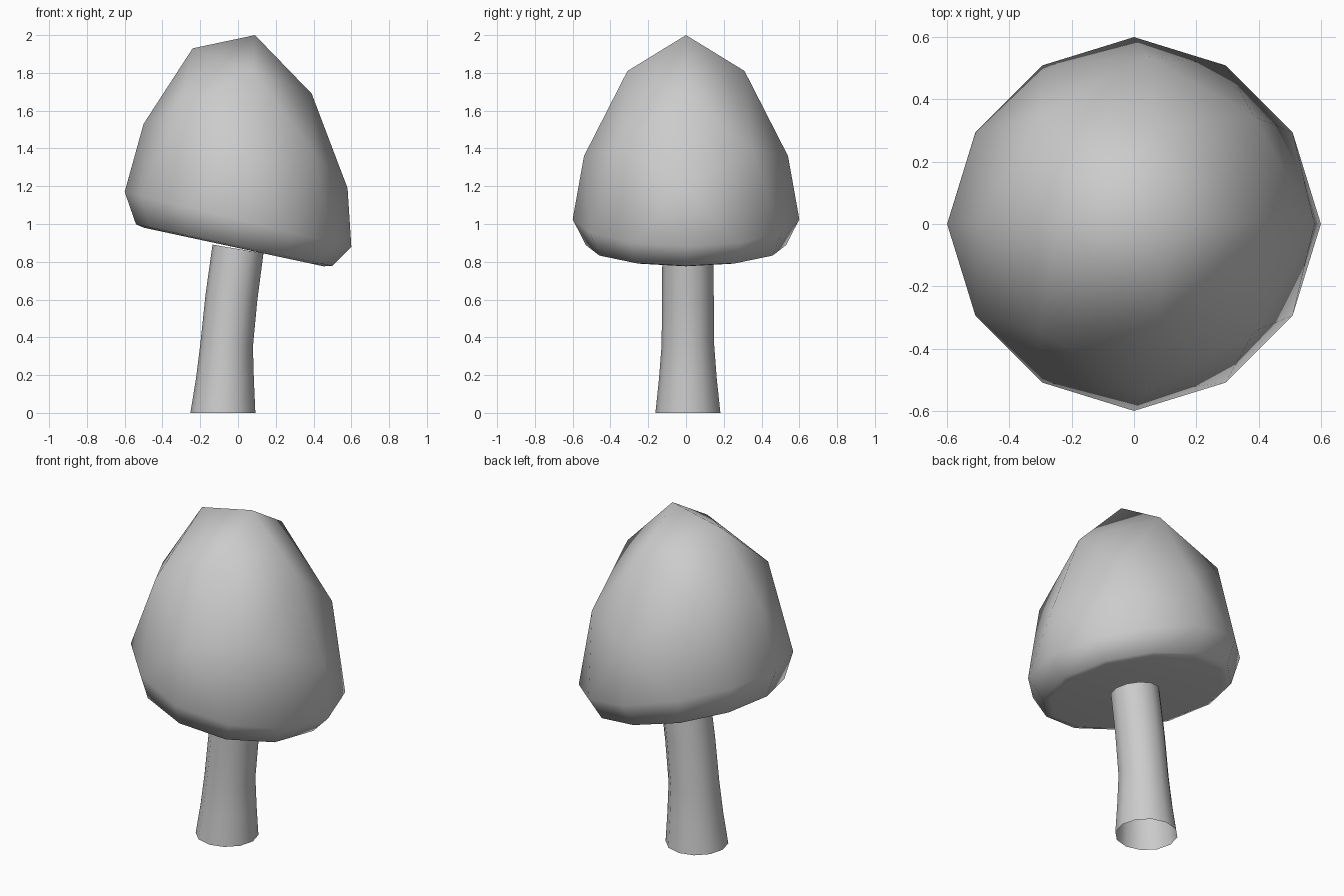
import bpy, bmesh, math

if "Cube" in bpy.data.objects:
    bpy.data.objects.remove(bpy.data.objects["Cube"])


def ring(bm, cx, cy, cz, rx, ry, drop, n, alt=(1.0, 0.0)):
    """Tilted ring of n points; alt = (radius factor, lift) for those off the x and y axes."""
    verts = []
    for i in range(n):
        a = 2 * math.pi * i / n
        k, lift = (1.0, 0.0) if i % (n // 4) == 0 else alt
        c, s = k * math.cos(a), k * math.sin(a)
        verts.append(bm.verts.new((cx + rx * c, cy + ry * s, cz - drop * c + lift)))
    return verts


def bridge(bm, lo, hi):
    """Quads between two rings of equal count."""
    n = len(lo)
    for i in range(n):
        j = (i + 1) % n
        bm.faces.new((lo[i], lo[j], hi[j], hi[i]))


def taper(bm, lo, hi):
    """Triangles from a ring of 4k points up to one of 4(k-1), as on an octahedral dome."""
    k = len(lo) // 4
    for q in range(4):
        L = [lo[(q * k + i) % len(lo)] for i in range(k + 1)]
        H = [hi[(q * (k - 1) + i) % len(hi)] for i in range(k)]
        for i in range(k):
            bm.faces.new((L[i], L[i + 1], H[i]))
            if i < k - 1:
                bm.faces.new((L[i + 1], H[i + 1], H[i]))


def fan(bm, loop, tip):
    v = bm.verts.new(tip)
    for i in range(len(loop)):
        bm.faces.new((loop[i], loop[(i + 1) % len(loop)], v))


def finish(name, bm, angle):
    bmesh.ops.recalc_face_normals(bm, faces=bm.faces)
    mesh = bpy.data.meshes.new(name)
    bm.to_mesh(mesh)
    bm.free()
    obj = bpy.data.objects.new(name, mesh)
    bpy.context.collection.objects.link(obj)
    bpy.ops.object.select_all(action='DESELECT')
    obj.select_set(True)
    bpy.context.view_layer.objects.active = obj
    bpy.ops.object.shade_smooth_by_angle(angle=math.radians(angle))


# Tilted mushroom cap: dome of 12, 8 and 4 point rings to a tip
bm = bmesh.new()
rim = ring(bm, 0, 0, 1.025, 0.60, 0.60, 0.145, 12, (0.98, 0))
mid = ring(bm, 0.04, 0, 1.36, 0.54, 0.54, 0.17, 8, (0.905, 0.147))
top = ring(bm, 0.075, 0, 1.81, 0.315, 0.31, 0.12, 4)
taper(bm, rim, mid)
taper(bm, mid, top)
fan(bm, top, (0.09, 0, 2.0))
# Rounded lip and slightly hollow underside
edge = ring(bm, -0.02, 0, 0.888, 0.52, 0.53, 0.11, 12)
lip = ring(bm, -0.022, 0, 0.878, 0.475, 0.485, 0.102, 12)
bridge(bm, edge, rim)
bridge(bm, lip, edge)
fan(bm, lip, (-0.015, 0, 0.91))
finish("cap", bm, 80)

# Curved stem, flared at the foot, open at both ends
bm = bmesh.new()
loops = [ring(bm, x, 0.01, z, r, r, d, 12) for x, z, r, d in (
    (-0.08, 0.00, 0.172, 0.0),
    (-0.069, 0.18, 0.153, 0.005),
    (-0.06, 0.36, 0.139, 0.01),
    (-0.035, 0.61, 0.137, 0.016),
    (0.0, 0.868, 0.135, 0.023))]
for lo, hi in zip(loops, loops[1:]):
    bridge(bm, lo, hi)
finish("stem", bm, 50)
